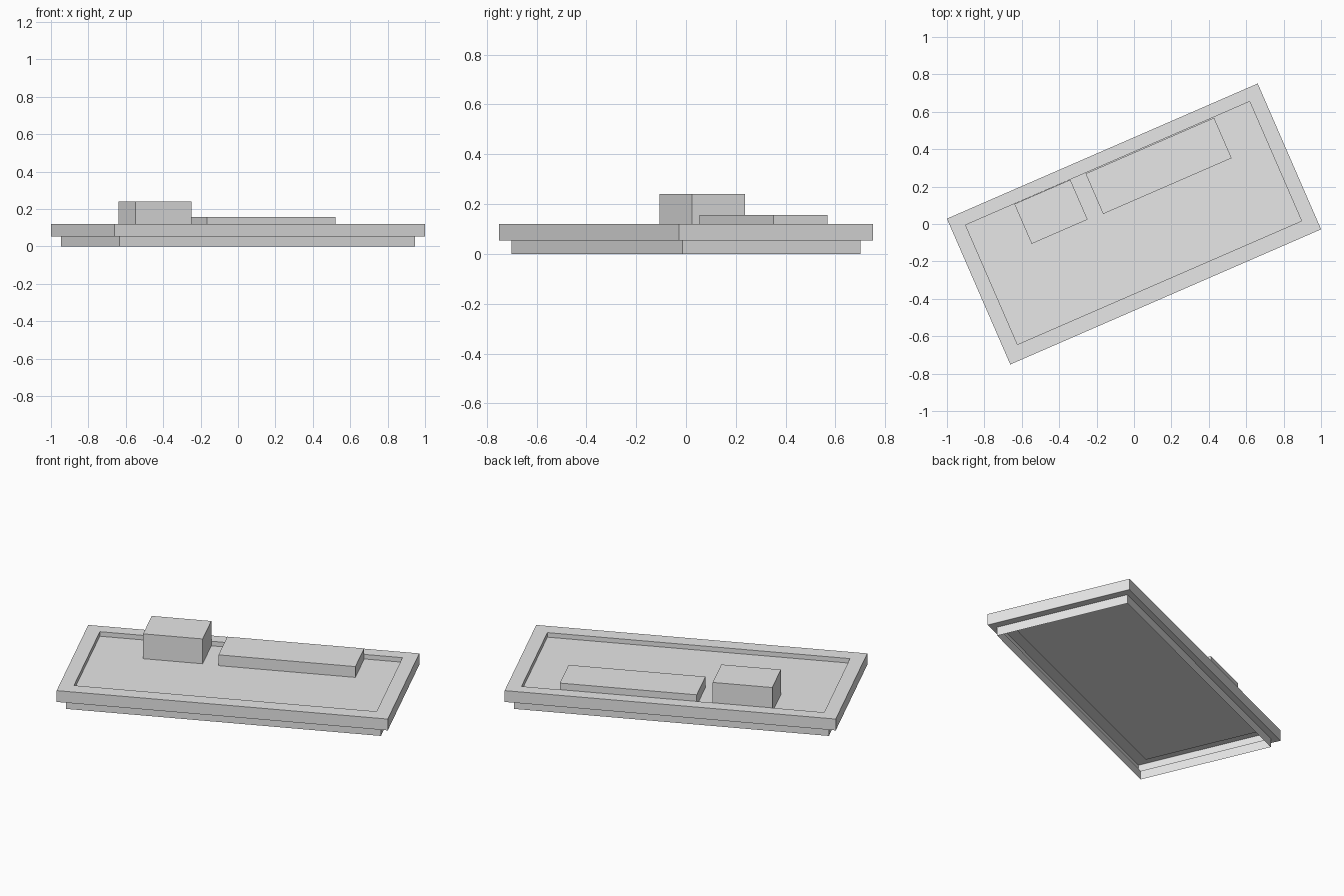
import bpy
import bmesh
import math
from mathutils import Matrix

if "Cube" in bpy.data.objects:
    bpy.data.objects.remove(bpy.data.objects["Cube"], do_unlink=True)

TURN = Matrix.Rotation(math.radians(23.5), 3, 'Z')

grey = bpy.data.materials.new("plain_grey")
grey.use_nodes = True
grey.diffuse_color = (0.8, 0.8, 0.8, 1)
grey.node_tree.nodes["Principled BSDF"].inputs["Base Color"].default_value = (0.8, 0.8, 0.8, 1)


def stepped_shell(name, rings, cap=True):
    """Join rectangular rings (x0, x1, y0, y1, z) with walls; cap the last ring."""
    bm = bmesh.new()
    loops = []
    for x0, x1, y0, y1, z in rings:
        corners = [(x0, y0), (x1, y0), (x1, y1), (x0, y1)]
        loops.append([bm.verts.new(TURN @ Matrix.Translation((x, y, z)).translation)
                      for x, y in corners])
    for low, high in zip(loops, loops[1:]):
        for i in range(4):
            j = (i + 1) % 4
            bm.faces.new((low[i], low[j], high[j], high[i]))
    if cap:
        bm.faces.new(loops[-1])
    mesh = bpy.data.meshes.new(name)
    bm.to_mesh(mesh)
    bm.free()
    mesh.materials.append(grey)
    obj = bpy.data.objects.new(name, mesh)
    bpy.context.collection.objects.link(obj)
    return obj


def centred(length, width, z):
    return (-length / 2, length / 2, -width / 2, width / 2, z)


EAVE, FLOOR, RIM = 0.053, 0.093, 0.12
recess = (-0.828, 0.828, -0.342, 0.354)

# Open-bottomed base walls
stepped_shell("base_walls", [centred(1.723, 0.78, 0), centred(1.723, 0.78, EAVE)], cap=False)

# Overhanging slab: underside, outer edge, rim, recess walls and sunken floor
stepped_shell("roof_slab", [
    centred(1.723, 0.78, EAVE),
    centred(1.812, 0.85, EAVE),
    centred(1.812, 0.85, RIM),
    (*recess, RIM),
    (*recess, FLOOR),
])

# Two blocks standing on the sunken floor
for name, sides, top in (
    ("tall_block", (-0.544, -0.218, 0.121, 0.353), 0.24),
    ("long_block", (-0.130, 0.619, 0.115, 0.350), 0.157),
):
    stepped_shell(name, [(*sides, FLOOR), (*sides, top)])
